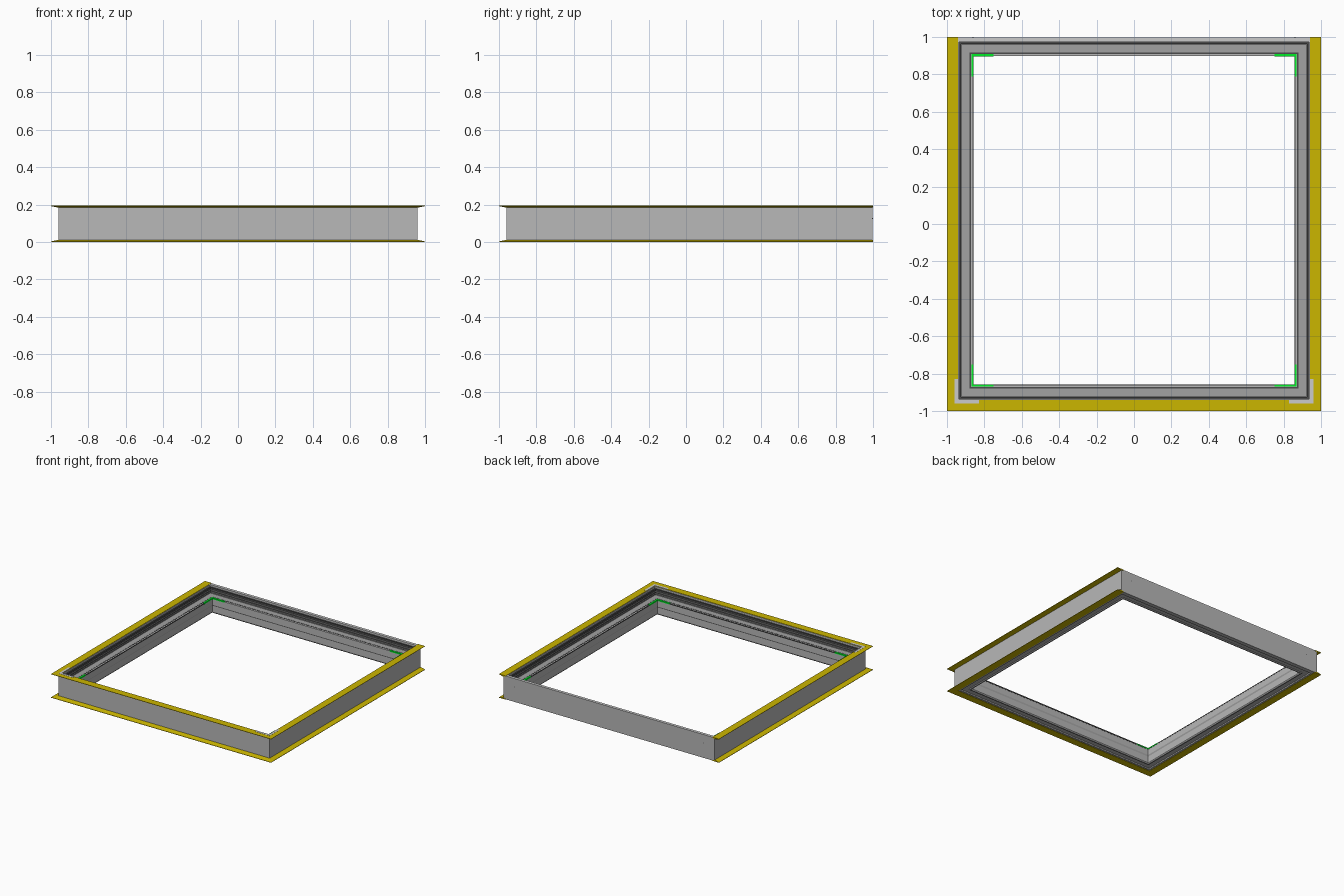
import bpy, bmesh

if "Cube" in bpy.data.objects:
    bpy.data.objects.remove(bpy.data.objects["Cube"])

X, Y0, Y1, H = 0.96, -0.96, 0.998, 0.195   # outer wall rectangle and height


def material(name, rgb):
    m = bpy.data.materials.new(name)
    m.diffuse_color = (*rgb, 1)
    m.use_nodes = True
    m.node_tree.nodes["Principled BSDF"].inputs["Base Color"].default_value = m.diffuse_color
    return m


yellow = material("yellow", (0.60, 0.465, 0.0))
green = material("green", (0.0, 0.85, 0.02))
steel = material("mid_grey", (0.48, 0.48, 0.48))
shade = material("ledge_grey", (0.36, 0.36, 0.36))
rubber = material("dark_rubber", (0.07, 0.07, 0.07))
light = material("light_grey", (0.68, 0.68, 0.68))


def sweep(name, profile, path, mat, closed=False):
    """Sweep a (inward depth, height) profile; path maps a depth to plan points."""
    bm = bmesh.new()
    paths = [path(d) for d, z in profile]
    rings = [[bm.verts.new((*paths[j][i], profile[j][1])) for j in range(len(profile))]
             for i in range(len(paths[0]))]
    n, k = len(rings), len(profile)
    for i in range(n if closed else n - 1):
        a, b = rings[i], rings[(i + 1) % n]
        for j in range(k):
            bm.faces.new((a[j], a[(j + 1) % k], b[(j + 1) % k], b[j]))
    if not closed:
        bm.faces.new(rings[0])
        bm.faces.new(rings[-1])
    bmesh.ops.recalc_face_normals(bm, faces=bm.faces)
    me = bpy.data.meshes.new(name)
    bm.to_mesh(me)
    bm.free()
    ob = bpy.data.objects.new(name, me)
    bpy.context.collection.objects.link(ob)
    me.materials.append(mat)
    return ob


def block(d0, d1, z0, z1):
    """Rectangular profile."""
    return [(d0, z0), (d1, z0), (d1, z1), (d0, z1)]


def rectangle(d):
    return [(-X + d, Y0 + d), (X - d, Y0 + d), (X - d, Y1 - d), (-X + d, Y1 - d)]


def three_sides(d):
    return [(-X + d, Y1 + 0.002), (-X + d, Y0 + d), (X - d, Y0 + d), (X - d, Y1 + 0.002)]


def back_side(d):
    return [(-X + 0.02, Y1 - d), (X - 0.02, Y1 - d)]


def corner(sx, back, length):
    """L-shaped path around one corner, arms measured from the outer wall."""
    cy, s = (Y1, -1) if back else (Y0, 1)
    return lambda d: [(sx * (X - length), cy + s * d), (sx * (X - d), cy + s * d),
                      (sx * (X - d), cy + s * length)]


# Stepped frame extrusion: top rebate, inner lip, underside channel
sweep("frame", [(0, 0.002), (0, 0.192), (0.024, 0.192), (0.024, 0.176), (0.034, 0.176),
                (0.034, 0.128), (0.08, 0.128), (0.08, 0.118), (0.088, 0.118),
                (0.088, 0.128), (0.1, 0.128), (0.1, 0.075), (0.094, 0.065),
                (0.094, 0.012), (0.088, 0.004), (0.078, 0.004), (0.078, 0.012),
                (0.034, 0.012), (0.034, 0.002)], rectangle, steel, closed=True)

# Ledge liner, dark seals in the rebates and on the inside of the outer wall
sweep("ledge_liner", block(0.034, 0.08, 0.124, 0.1295), rectangle, shade, closed=True)
sweep("upper_seal", block(0.023, 0.035, 0.134, 0.177), rectangle, rubber, closed=True)
sweep("lip_seal", block(0.08, 0.088, 0.115, 0.1285), rectangle, rubber, closed=True)
for i, z in enumerate((0.142, 0.158)):
    sweep(f"gasket_rib_{i}", [(0.032, z - 0.003), (0.032, z + 0.003),
                              (0.038, z + 0.002), (0.038, z - 0.002)],
          rectangle, shade, closed=True)
sweep("lip_edge_seal", block(0.096, 0.101, 0.122, 0.129), three_sides, rubber)

# Tapered yellow flanges on the left, front and right sides
sweep("top_flange", [(-0.04, H), (0.02, H), (0.02, 0.190), (0, 0.184), (-0.04, 0.192)],
      three_sides, yellow)
sweep("bottom_flange", [(-0.04, 0), (0.02, 0), (0.02, 0.005), (0, 0.012), (-0.04, 0.003)],
      three_sides, yellow)

# Light rim along the back, which has no flange
sweep("back_rim", block(0, 0.024, 0.186, 0.1935), back_side, light)

for side, sx in (("left", -1), ("right", 1)):
    # Flat corner plates over the front mitres
    sweep(f"corner_plate_{side}", block(0, 0.02, H - 0.001, H + 0.001),
          corner(sx, False, 0.13), light)
    # Green clips on the inner lip
    for end, back in (("front", False), ("back", True)):
        sweep(f"corner_clip_{end}_{side}", block(0.09, 0.102, 0.122, 0.132),
              corner(sx, back, 0.21), green)
